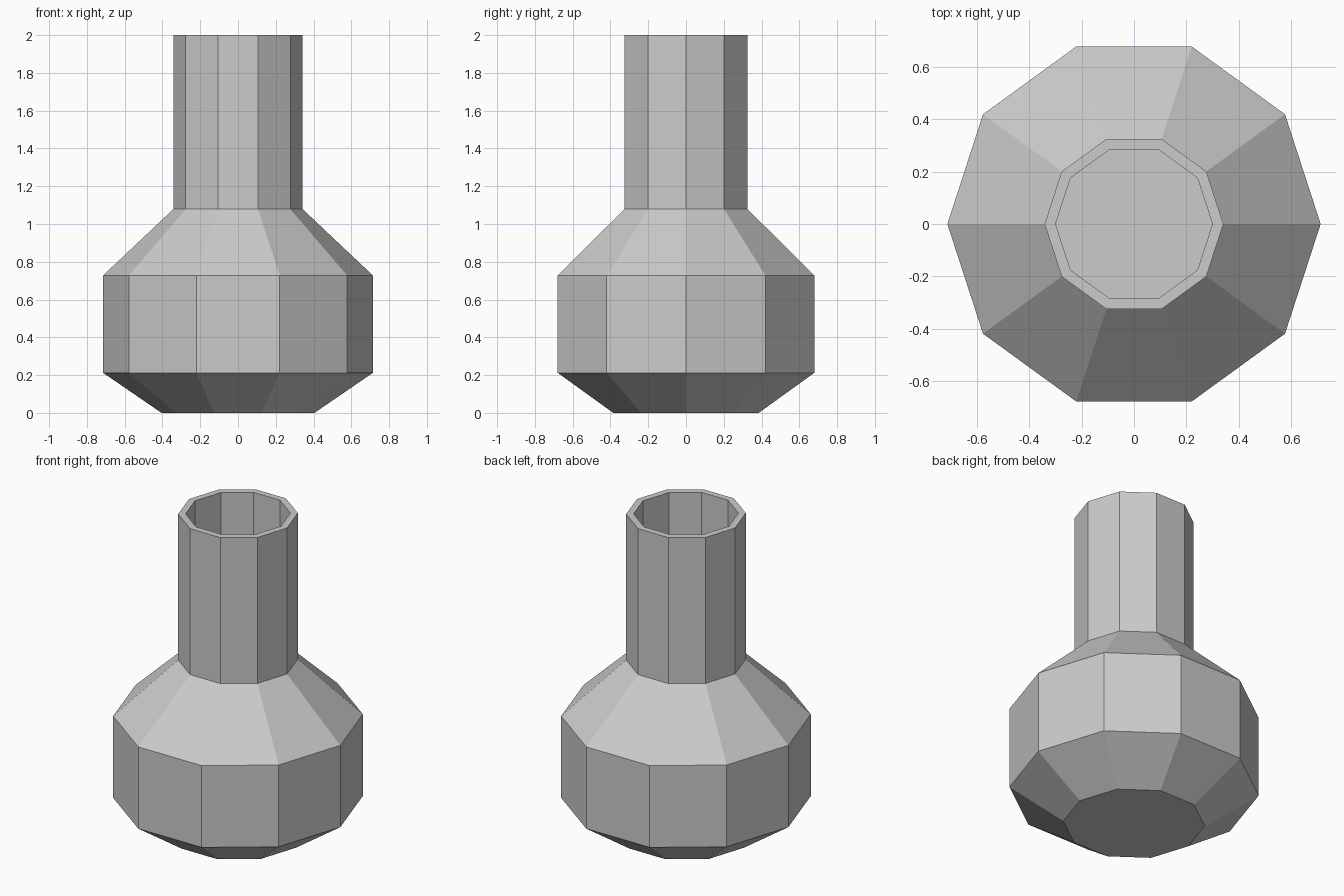
import bpy, bmesh, math

if "Cube" in bpy.data.objects:
    bpy.data.objects.remove(bpy.data.objects["Cube"])

SIDES = 10
WALL = 0.04
# Outer profile as (radius, height), base to rim
PROFILE = [(0.405, 0.0), (0.714, 0.212), (0.714, 0.728), (0.342, 1.079), (0.342, 2.0)]

bm = bmesh.new()

# Stacked ten-sided rings
rings = []
for r, z in PROFILE:
    angles = [2 * math.pi * i / SIDES for i in range(SIDES)]
    rings.append([bm.verts.new((r * math.cos(a), r * math.sin(a), z)) for a in angles])

# Closed base and outer walls, open at the rim
bm.faces.new(list(reversed(rings[0])))
for low, high in zip(rings, rings[1:]):
    for i in range(SIDES):
        j = (i + 1) % SIDES
        bm.faces.new((low[i], low[j], high[j], high[i]))

mesh = bpy.data.meshes.new("vase")
bm.to_mesh(mesh)
bm.free()
vase = bpy.data.objects.new("vase", mesh)
bpy.context.collection.objects.link(vase)

# Hollow interior with an even wall thickness
shell = vase.modifiers.new("wall", 'SOLIDIFY')
shell.thickness = WALL
shell.offset = -1
shell.use_even_offset = True
